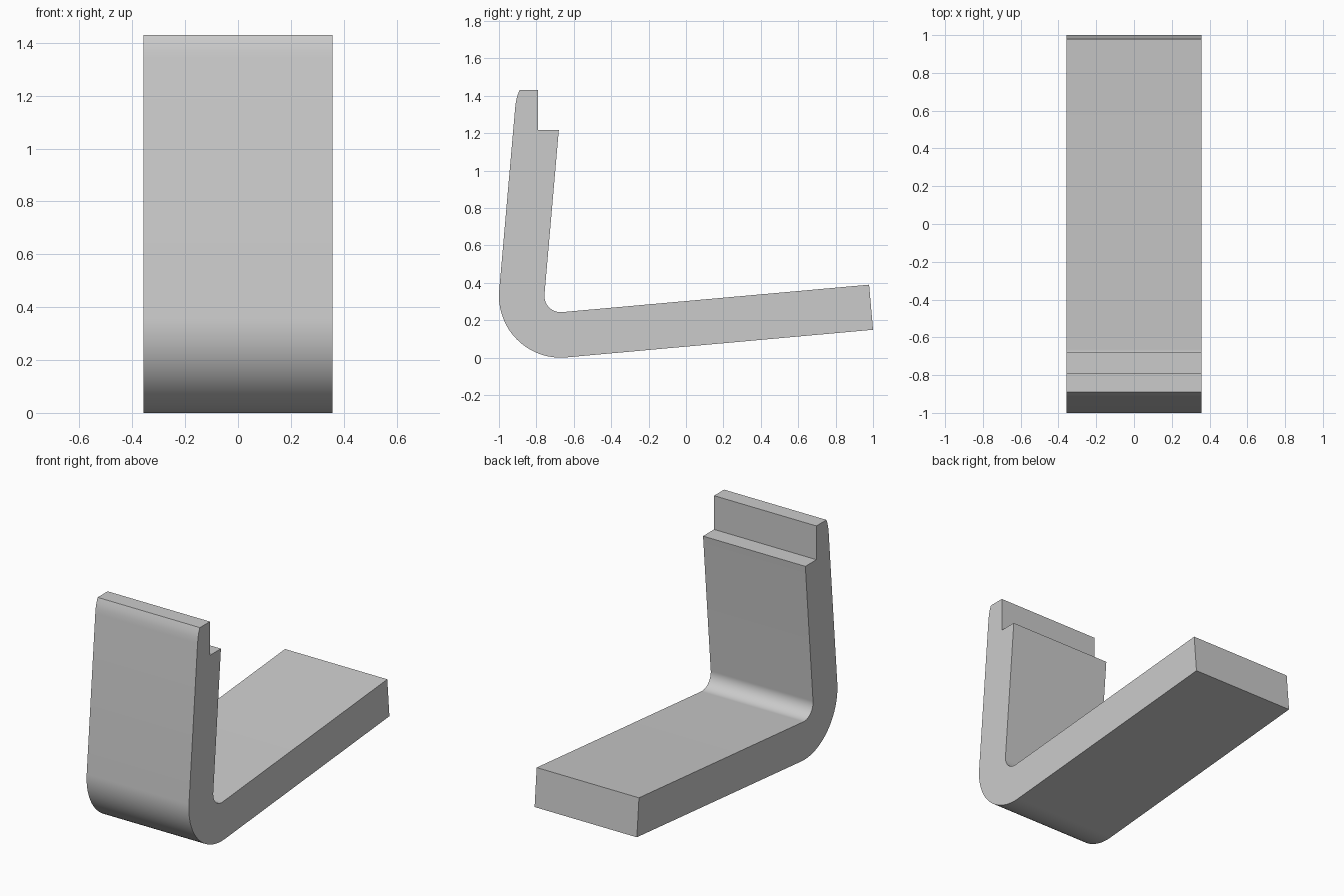
import bpy
import bmesh
from math import radians, cos, sin
from mathutils import Vector

cube = bpy.data.objects.get("Cube")
if cube:
    bpy.data.objects.remove(cube, do_unlink=True)

HALF_WIDTH = 0.357
CENTRE = Vector((-0.67, 0.33))
OUTER, INNER = 0.33, 0.087


def arc(radius, start, end, steps):
    """Points (y, z) around the bend centre."""
    angles = [radians(start + (end - start) * i / steps) for i in range(steps + 1)]
    return [CENTRE + radius * Vector((cos(a), sin(a))) for a in angles]


# Side profile: upright, stepped lip, bend and sloping foot
lip = [(-0.913, 1.34), (-0.909, 1.37), (-0.902, 1.4), (-0.89, 1.43),
       (-0.79, 1.43), (-0.79, 1.217), (-0.68, 1.217)]
foot_end = [(0.979, 0.39), (1.0, 0.149)]
profile = (lip + arc(INNER, 175, 275, 24) + foot_end
           + arc(OUTER, 275, 175, 40))

# Extrude the profile across the width
bm = bmesh.new()
side = bm.faces.new([bm.verts.new((-HALF_WIDTH, y, z)) for y, z in profile])
result = bmesh.ops.extrude_face_region(bm, geom=[side], use_keep_orig=True)
moved = [v for v in result["geom"] if isinstance(v, bmesh.types.BMVert)]
bmesh.ops.translate(bm, vec=(2 * HALF_WIDTH, 0, 0), verts=moved)
bmesh.ops.recalc_face_normals(bm, faces=bm.faces)
mesh = bpy.data.meshes.new("bent_bracket")
bm.to_mesh(mesh)
bm.free()
bracket = bpy.data.objects.new("bent_bracket", mesh)
bpy.context.collection.objects.link(bracket)

# Plain grey finish
grey = bpy.data.materials.new("light_grey")
grey.use_nodes = True
colour = (0.6, 0.6, 0.6, 1)
grey.diffuse_color = colour
grey.node_tree.nodes["Principled BSDF"].inputs["Base Color"].default_value = colour
mesh.materials.append(grey)

# Smooth bends, sharp edges
bpy.ops.object.select_all(action="DESELECT")
bracket.select_set(True)
bpy.context.view_layer.objects.active = bracket
bpy.ops.object.shade_smooth_by_angle(angle=radians(20))
